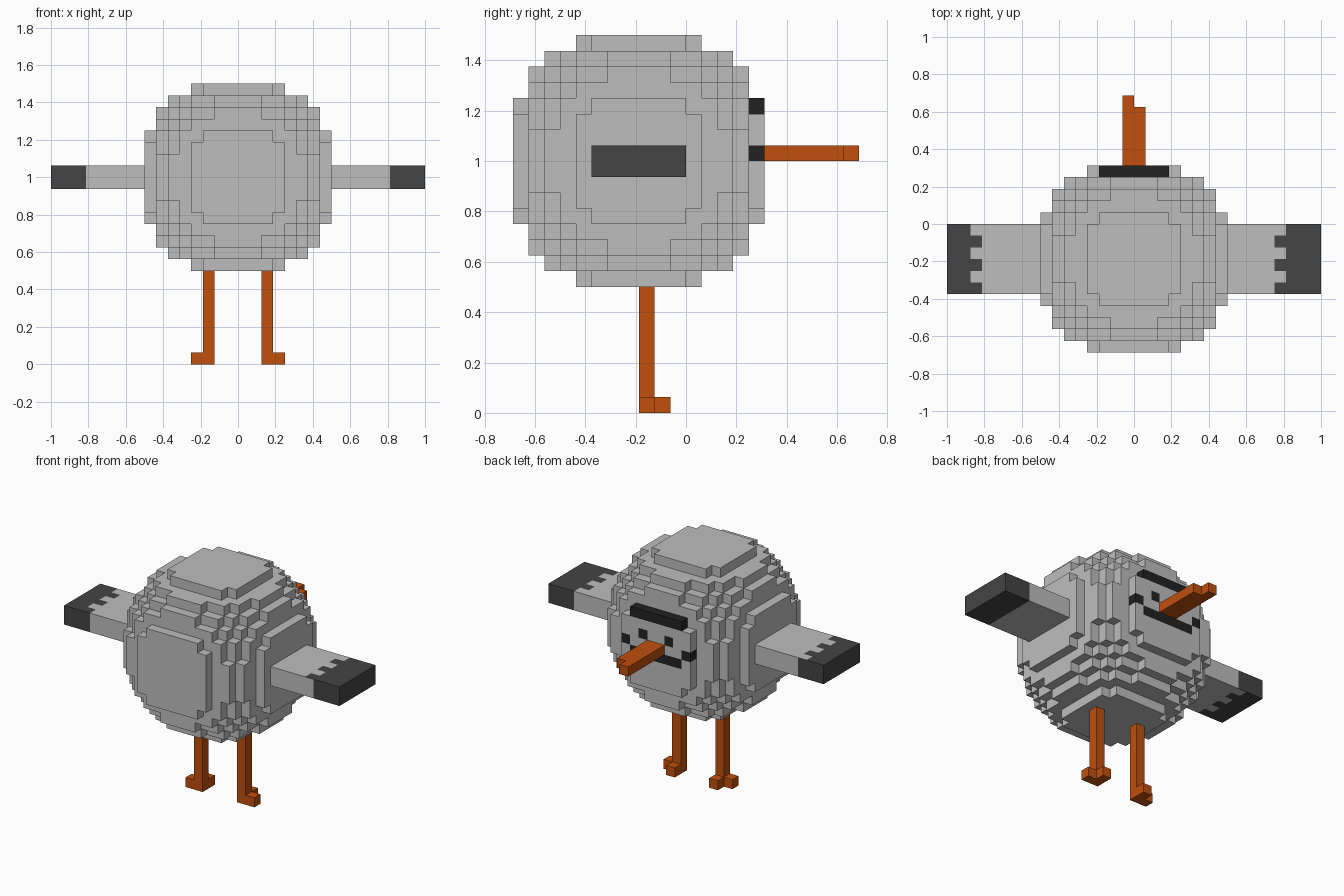
import bpy, bmesh, math
from itertools import product
from mathutils import Vector

U = 1 / 16  # size of one block

cube = bpy.data.objects.get("Cube")
if cube:
    bpy.data.objects.remove(cube, do_unlink=True)


def material(name, rgb):
    m = bpy.data.materials.new(name)
    m.use_nodes = True
    m.diffuse_color = (*rgb, 1)
    bsdf = next(n for n in m.node_tree.nodes if n.type == 'BSDF_PRINCIPLED')
    bsdf.inputs["Base Color"].default_value = (*rgb, 1)
    return m


GREY = material("light_grey", (0.515, 0.515, 0.515))
DARK = material("dark_grey", (0.058, 0.058, 0.058))
BLACK = material("black", (0.016, 0.016, 0.016))
ORANGE = material("orange", (0.527, 0.080, 0.004))

NORMALS = [Vector(n) for n in ((1, 0, 0), (-1, 0, 0), (0, 1, 0),
                               (0, -1, 0), (0, 0, 1), (0, 0, -1))]


def box(x0, x1, y0, y1, z0, z1):
    """Set of unit blocks filling a box, each named by its lower corner."""
    return set(product(range(x0, x1), range(y0, y1), range(z0, z1)))


def mirror(blocks):
    return {(-1 - x, y, z) for x, y, z in blocks}


def build(name, blocks, mats, rule=lambda block, n: 0):
    """Skin a set of blocks; rule picks the material slot of each face."""
    bm = bmesh.new()
    for block in sorted(blocks):
        c = Vector(block) + Vector((.5, .5, .5))
        for n in NORMALS:
            if tuple(int(v) for v in Vector(block) + n) in blocks:
                continue
            t = Vector((n.y, n.z, n.x))
            b = n.cross(t)
            f = bm.faces.new([bm.verts.new((c + (n + t * i + b * j) / 2) * U)
                              for i, j in ((1, 1), (-1, 1), (-1, -1), (1, -1))])
            f.material_index = rule(block, n)
    bmesh.ops.remove_doubles(bm, verts=bm.verts, dist=0.001)
    # merge flat areas of one colour
    bmesh.ops.dissolve_limit(bm, angle_limit=math.radians(1), verts=bm.verts,
                             edges=bm.edges, delimit={'MATERIAL'})
    me = bpy.data.meshes.new(name)
    bm.to_mesh(me)
    bm.free()
    for m in mats:
        me.materials.append(m)
    ob = bpy.data.objects.new(name, me)
    bpy.context.collection.objects.link(ob)
    return ob


# Body: stepped ball, 16 blocks across, with brow, eyes and smile on its +y disc
ball = {(x, y - 3, z + 16) for x, y, z in box(-8, 8, -8, 8, -8, 8)
        if (x + .5) ** 2 + (y + .5) ** 2 + (z + .5) ** 2 < 75.5}
brow = box(-3, 3, 4, 5, 19, 20)
smile = box(-3, 3, 4, 5, 15, 16) | {(-4, 4, 16), (3, 4, 16)}
eyes = {(-2, 4, 17), (1, 4, 17)}
marks = brow | smile | eyes
build("body", ball, (GREY, BLACK), lambda block, n: int(block in marks))


# Wings: flat slabs with dark, toothed tips
def wing_rule(top_start, under_start, under_teeth):
    def rule(block, n):
        x, y, z = block
        d = x if x >= 0 else -1 - x
        tooth = y % 2 == 0
        start = 13
        if n.z > 0:
            start = top_start - tooth
        elif n.z < 0:
            start = under_start - (tooth and under_teeth)
        return int(d >= start)
    return rule


wing = box(8, 16, -6, 0, 15, 17)
build("left_wing", wing, (GREY, DARK), wing_rule(13, 13, False))
build("right_wing", mirror(wing), (GREY, DARK), wing_rule(14, 14, True))

# Beak: long bar with a half-width tip
build("beak", box(-1, 1, 5, 10, 16, 17) | {(-1, 10, 16)}, (ORANGE,))

# Legs: thin posts with one toe outward and one toe toward the face
leg = box(2, 3, -3, -2, 0, 8) | {(3, -3, 0), (2, -2, 0)}
build("left_leg", leg, (ORANGE,))
build("right_leg", mirror(leg), (ORANGE,))
